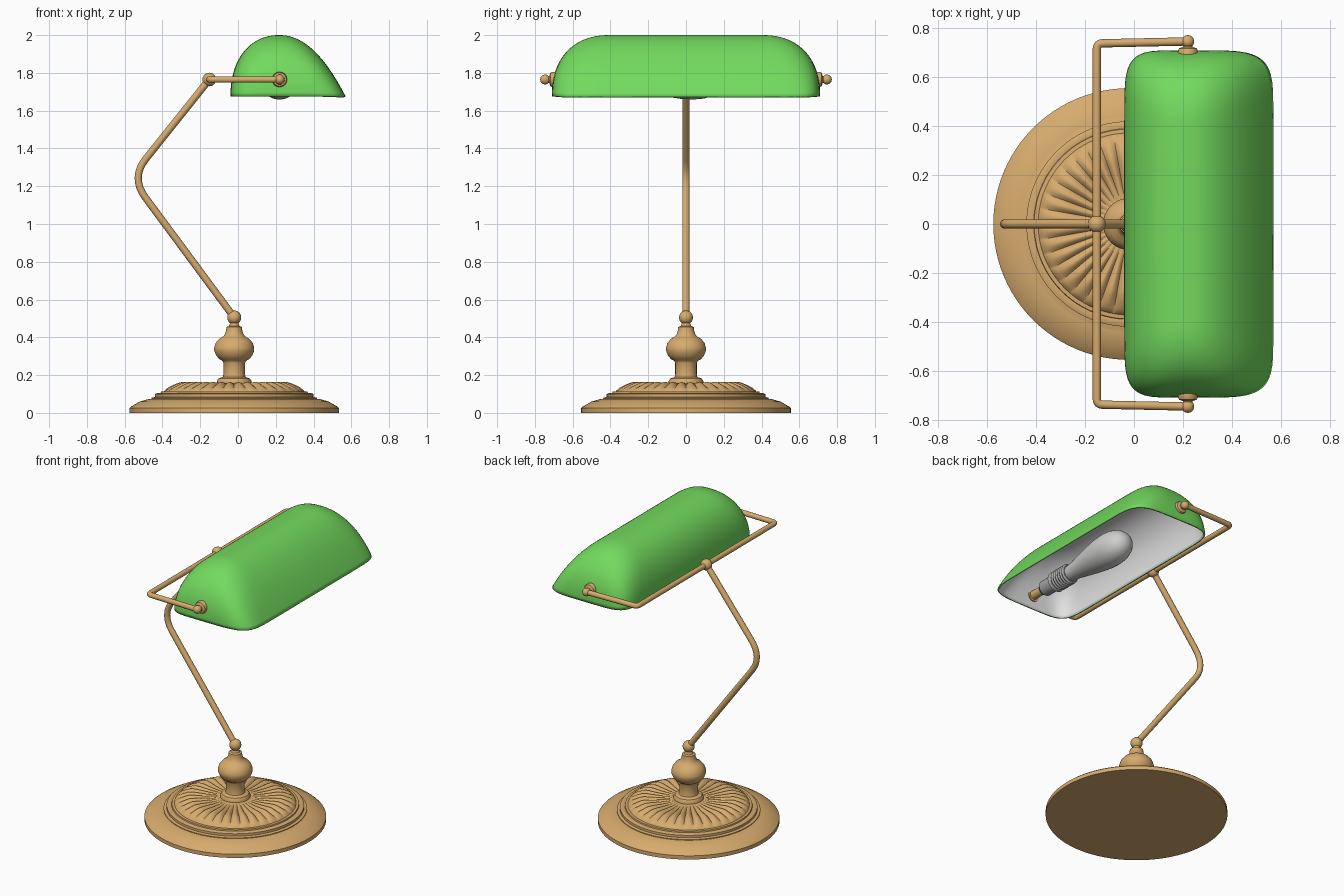
import bpy, bmesh, math
from mathutils import Vector, Matrix

if "Cube" in bpy.data.objects:
    bpy.data.objects.remove(bpy.data.objects["Cube"])


def material(name, rgb):
    m = bpy.data.materials.new(name)
    m.diffuse_color = (*rgb, 1)
    m.use_nodes = True
    m.node_tree.nodes["Principled BSDF"].inputs["Base Color"].default_value = m.diffuse_color
    return m


BRASS = material("brass", (0.68, 0.41, 0.155))
GREEN = material("green_glass", (0.17, 0.70, 0.11))
WHITE = material("white_lining", (0.78, 0.78, 0.78))
BULB = material("bulb_grey", (0.62, 0.62, 0.61))
METAL = material("socket_grey", (0.36, 0.36, 0.36))


def finish(name, bm, mats, angle=35):
    bmesh.ops.remove_doubles(bm, verts=bm.verts, dist=1e-5)
    bmesh.ops.recalc_face_normals(bm, faces=bm.faces)
    me = bpy.data.meshes.new(name)
    bm.to_mesh(me)
    bm.free()
    ob = bpy.data.objects.new(name, me)
    bpy.context.collection.objects.link(ob)
    for m in mats:
        me.materials.append(m)
    bpy.ops.object.select_all(action='DESELECT')
    ob.select_set(True)
    bpy.context.view_layer.objects.active = ob
    bpy.ops.object.shade_smooth_by_angle(angle=math.radians(angle))
    return ob


def bridge(bm, rings):
    for a, b in zip(rings, rings[1:]):
        for i in range(len(a)):
            j = (i + 1) % len(a)
            bm.faces.new((a[i], a[j], b[j], b[i]))


def lathe(name, profile, origin, mat, seg=48, along_y=False, dz=None):
    """Revolve (radius, height) points around z or y."""
    bm = bmesh.new()
    rot = Matrix.Rotation(-math.pi / 2, 3, 'X') if along_y else Matrix.Identity(3)
    rings = []
    for r, h in profile:
        ring = []
        for i in range(seg):
            a = 2 * math.pi * i / seg
            z = h + (dz(r, a) if dz else 0)
            ring.append(bm.verts.new(Vector(origin) + rot @ Vector((r * math.cos(a), r * math.sin(a), z))))
        rings.append(ring)
    bridge(bm, rings)
    return finish(name, bm, [mat])


def ball(name, pos, r):
    bm = bmesh.new()
    bmesh.ops.create_uvsphere(bm, u_segments=24, v_segments=14, radius=r, matrix=Matrix.Translation(pos))
    return finish(name, bm, [BRASS])


def tube(name, corners, radius, fillet):
    """Round rod through corner points, with curved bends lying between them."""
    pts = [Vector(c) for c in corners]
    path = [pts[0]]
    for p, c, n in zip(pts, pts[1:], pts[2:]):
        a = c + (p - c).normalized() * fillet
        b = c + (n - c).normalized() * fillet
        for k in range(9):
            t = k / 8
            path.append(a * (1 - t) ** 2 + c * 2 * t * (1 - t) + b * t * t)
    path.append(pts[-1])
    normal = (pts[1] - pts[0]).cross(pts[2] - pts[1]).normalized()
    bm = bmesh.new()
    rings = []
    for i, p in enumerate(path):
        d = (path[min(i + 1, len(path) - 1)] - path[max(i - 1, 0)]).normalized()
        side = d.cross(normal)
        rings.append([bm.verts.new(p + radius * (math.cos(a) * normal + math.sin(a) * side))
                      for a in (2 * math.pi * k / 16 for k in range(16))])
    bridge(bm, rings)
    bm.faces.new(rings[0])
    bm.faces.new(rings[-1])
    return finish(name, bm, [BRASS])


CX = -0.02

# stepped base plate
lathe("base_plate", [(0, 0), (0.555, 0), (0.555, 0.025), (0.545, 0.034), (0.50, 0.06), (0.455, 0.073),
                     (0.438, 0.075), (0.438, 0.08), (0.42, 0.084), (0.42, 0.10), (0.405, 0.106),
                     (0.39, 0.104), (0.388, 0.112), (0.36, 0.114), (0, 0.114)], (CX, 0, 0), BRASS, 96)


# fluted dome on the base
def flutes(r, a):
    band = max(0.0, min(1.0, (r - 0.09) / 0.12, (0.375 - r) / 0.06))
    return -0.016 * band * (1 - abs(math.sin(18 * a)))


lathe("fluted_dome", [(0.375, 0.105), (0.37, 0.118), (0.35, 0.135), (0.325, 0.148), (0.30, 0.158), (0.28, 0.163),
                      (0.25, 0.163), (0.21, 0.160), (0.16, 0.157), (0.11, 0.156), (0.08, 0.158), (0, 0.158)],
      (CX, 0, 0), BRASS, 288, dz=flutes)

# turned column
lathe("column", [(0, 0.15), (0.092, 0.15), (0.092, 0.168), (0.083, 0.182), (0.06, 0.19), (0.057, 0.205),
                 (0.057, 0.265), (0.062, 0.275), (0.08, 0.285), (0.096, 0.305), (0.106, 0.33), (0.106, 0.345),
                 (0.098, 0.37), (0.08, 0.392), (0.058, 0.405), (0.05, 0.415), (0.043, 0.435), (0.041, 0.455),
                 (0.028, 0.46), (0.022, 0.475), (0.022, 0.5), (0, 0.5)], (CX, 0, 0), BRASS)
ball("lower_joint", (CX, 0, 0.505), 0.037)

# bent arm and bracket
PZ, PX = 1.765, 0.22
tube("bent_arm", [(CX, 0, 0.505), (-0.568, 0, 1.245), (-0.152, 0, PZ)], 0.019, 0.13)
ball("upper_joint", (-0.152, 0, PZ), 0.036)
tube("bracket", [(PX, -0.746, PZ), (-0.152, -0.738, PZ), (-0.152, 0.738, PZ), (PX, 0.746, PZ)], 0.017, 0.025)
for s, side in ((-1, "front"), (1, "back")):
    ball(side + "_pivot_ball", (PX, s * 0.746, PZ), 0.026)
    lathe(side + "_pivot_washer", [(0, s * 0.74), (0.017, s * 0.74), (0.019, s * 0.724), (0.036, s * 0.718),
                                   (0.04, s * 0.71), (0.04, s * 0.69), (0, s * 0.69)],
          (PX, 0, PZ), BRASS, 32, along_y=True)


# glass shade: stacked rounded outlines from the rim up to the ridge
def arch(h, p):
    return max(0.0, 1 - h ** p) ** (1 / p)


bm = bmesh.new()
rings = []
LEVELS, Q = 24, 12
for k in range(LEVELS + 1):
    h = math.sin(k / LEVELS * math.pi / 2)
    left, right, end = 0.26 * arch(h, 2.2), 0.35 * max(0.0, 1 - h) ** (1 / 2.1), 0.31 * arch(h, 2.3)
    power = 2 / (5 - 2.7 * h)
    ring = []
    for quad in range(4):
        for i in range(Q + 1):
            if quad in (1, 3) and i == 0:
                continue  # shared with the quadrant before
            a = (quad + i / Q) * math.pi / 2
            c, s = math.cos(a), math.sin(a)
            c = 0 if abs(c) < 1e-9 else math.copysign(abs(c) ** power, c)
            s = 0 if abs(s) < 1e-9 else math.copysign(abs(s) ** power, s)
            x = PX + c * (right if c > 0 else left)
            y = (0.4 if quad < 2 else -0.4) + end * s
            ring.append(bm.verts.new((x, y, 1.675 + 0.325 * h)))
    rings.append(ring)
bridge(bm, rings)
bmesh.ops.remove_doubles(bm, verts=bm.verts, dist=1e-5)
bmesh.ops.dissolve_degenerate(bm, edges=bm.edges, dist=1e-5)
shade = finish("shade", bm, [GREEN, WHITE], 50)
if sum(p.normal.z * p.area for p in shade.data.polygons) < 0:
    shade.data.flip_normals()
wall = shade.modifiers.new("wall", 'SOLIDIFY')
wall.thickness = 0.01
wall.offset = -1
wall.material_offset = 1
wall.material_offset_rim = 0

# bulb and its socket inside the shade
lathe("bulb", [(0, 0.2), (0.03, 0.195), (0.06, 0.178), (0.085, 0.145), (0.101, 0.095), (0.106, 0.04),
               (0.102, -0.03), (0.09, -0.11), (0.073, -0.2), (0.055, -0.29), (0.046, -0.36), (0, -0.36)],
      (PX, 0, PZ), BULB, along_y=True)
thread = [(0, -0.34), (0.055, -0.34)]
for i in range(6):
    thread += [(0.066, -0.35 - i * 0.02), (0.058, -0.36 - i * 0.02)]
thread += [(0.066, -0.48), (0.05, -0.49), (0.05, -0.58), (0.035, -0.6), (0, -0.6)]
lathe("socket", thread, (PX, 0, PZ), METAL, 32, along_y=True)
lathe("socket_mount", [(0, -0.59), (0.028, -0.59), (0.028, -0.70), (0, -0.70)], (PX, 0, PZ), BRASS, 24, along_y=True)
